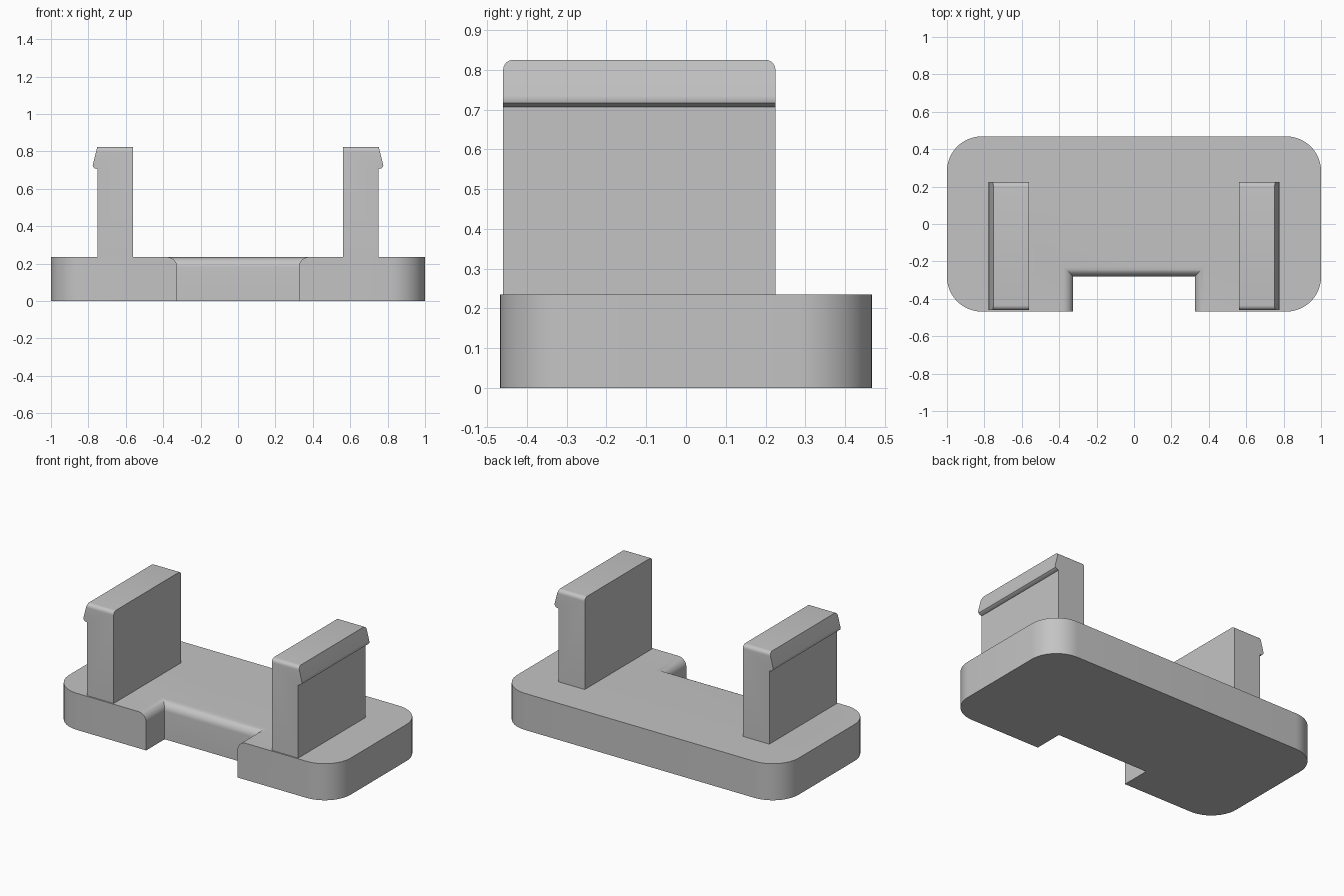
import bpy, bmesh, math
from mathutils import Vector

if "Cube" in bpy.data.objects:
    bpy.data.objects.remove(bpy.data.objects["Cube"], do_unlink=True)

grey = bpy.data.materials.new("plain grey")
grey.use_nodes = True
grey.diffuse_color = (0.55, 0.55, 0.55, 1)
grey.node_tree.nodes["Principled BSDF"].inputs["Base Color"].default_value = grey.diffuse_color


def extrude_profile(points, direction):
    """Solid made by sweeping a closed outline along a direction."""
    bm = bmesh.new()
    face = bm.faces.new([bm.verts.new(p) for p in points])
    new = bmesh.ops.extrude_face_region(bm, geom=[face])["geom"]
    bmesh.ops.translate(bm, vec=direction, verts=[v for v in new if isinstance(v, bmesh.types.BMVert)])
    bmesh.ops.recalc_face_normals(bm, faces=bm.faces)
    return bm


def round_edges(bm, rule, radius, segments):
    """Round every edge whose two end points satisfy the rule."""
    edges = [e for e in bm.edges if rule(e.verts[0].co, e.verts[1].co)]
    bmesh.ops.bevel(bm, geom=edges, offset=radius, segments=segments, profile=0.5, affect='EDGES')


def finish(bm, name):
    mesh = bpy.data.meshes.new(name)
    bmesh.ops.recalc_face_normals(bm, faces=bm.faces)
    bm.to_mesh(mesh)
    bm.free()
    mesh.materials.append(grey)
    obj = bpy.data.objects.new(name, mesh)
    bpy.context.collection.objects.link(obj)
    bpy.ops.object.select_all(action='DESELECT')
    obj.select_set(True)
    bpy.context.view_layer.objects.active = obj
    bpy.ops.object.shade_smooth_by_angle(angle=math.radians(30))
    return obj


# Base plate with a notch in the front
BASE_Z, HALF_Y, NOTCH_X, NOTCH_Y = 0.235, 0.468, 0.325, -0.28
half = [(NOTCH_X, NOTCH_Y), (NOTCH_X, -HALF_Y), (1, -HALF_Y), (1, HALF_Y)]
outline = half + [(-x, y) for x, y in reversed(half)]
base = extrude_profile([(x, y, 0) for x, y in outline], Vector((0, 0, BASE_Z)))

# Rounded outer corners, then the rounded top rim of the notch
round_edges(base, lambda a, b: abs(a.x) > 0.99 and abs(a.z - b.z) > 0.1, 0.185, 12)
round_edges(base, lambda a, b: min(a.z, b.z) > BASE_Z - 0.01
            and max(abs(a.x), abs(b.x)) < NOTCH_X + 0.01 and max(a.y, b.y) < NOTCH_Y + 0.01, 0.055, 8)
finish(base, "base_plate")

# Upright snap clips with an outward lip
CLIP_TOP, FRONT_Y, BACK_Y = 0.825, -0.46, 0.225
for side, name in ((1, "left_clip"), (-1, "right_clip")):
    profile = [(0.562, BASE_Z - 0.01), (0.75, BASE_Z - 0.01), (0.75, 0.706), (0.765, 0.709),
               (0.774, 0.716), (0.777, 0.725), (0.775, 0.735), (0.752, CLIP_TOP), (0.562, CLIP_TOP)]
    clip = extrude_profile([(side * x, FRONT_Y, z) for x, z in profile], Vector((0, BACK_Y - FRONT_Y, 0)))
    round_edges(clip, lambda a, b: min(a.z, b.z) > CLIP_TOP - 0.01 and abs(a.y - b.y) < 0.01, 0.025, 6)
    finish(clip, name)
